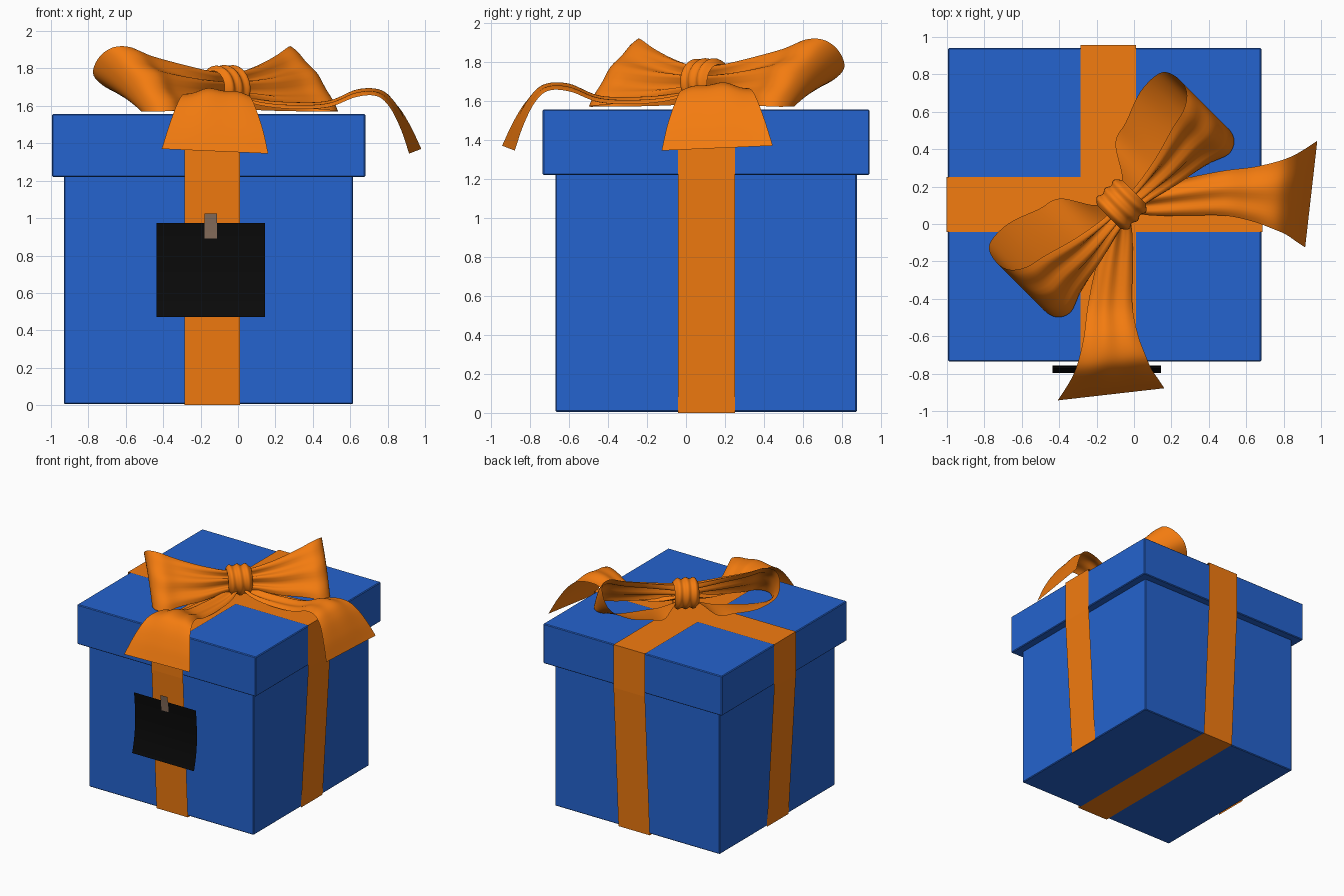
import bpy, math
from mathutils import Vector

if "Cube" in bpy.data.objects:
    bpy.data.objects.remove(bpy.data.objects["Cube"])


def material(name, rgb):
    m = bpy.data.materials.new(name)
    m.diffuse_color = (*rgb, 1)
    m.use_nodes = True
    m.node_tree.nodes["Principled BSDF"].inputs["Base Color"].default_value = m.diffuse_color
    return m


BLUE = material("blue_card", (0.018, 0.125, 0.62))
ORANGE = material("orange_ribbon", (0.9, 0.2, 0.005))
BLACK = material("black_tag", (0.003, 0.003, 0.003))
BROWN = material("brown_clip", (0.25, 0.16, 0.11))
CX, CY = -0.157, 0.103                      # box centre


def mesh_object(name, verts, faces, mat, smooth=False):
    me = bpy.data.meshes.new(name)
    me.from_pydata(verts, [], faces)
    me.materials.append(mat)
    me.polygons.foreach_set("use_smooth", [smooth] * len(faces))
    me.update()
    ob = bpy.data.objects.new(name, me)
    bpy.context.collection.objects.link(ob)
    return ob


def block(name, half, z0, z1):
    bpy.ops.mesh.primitive_cube_add(size=1, location=(CX, CY, (z0 + z1) / 2))
    ob = bpy.context.object
    ob.name = name
    ob.scale = (2 * half, 2 * half, z1 - z0)
    bpy.ops.object.transform_apply(location=False, rotation=False)
    ob.data.materials.append(BLUE)
    b = ob.modifiers.new("edge", 'BEVEL')
    b.width, b.segments = 0.006, 1


def grid_faces(rows, cols, wrap=False):
    n = cols if wrap else cols - 1
    return [(i * cols + j, i * cols + (j + 1) % cols,
             (i + 1) * cols + (j + 1) % cols, (i + 1) * cols + j)
            for i in range(rows - 1) for j in range(n)]


def spline(pts, steps):
    """Catmull-Rom through the points."""
    p = [pts[0] * 2 - pts[1]] + pts + [pts[-1] * 2 - pts[-2]]
    out = []
    for i in range(1, len(p) - 2):
        a, b, c, d = p[i - 1:i + 3]
        for k in range(steps):
            t = k / steps
            out.append(0.5 * (2 * b + (c - a) * t + (2 * a - 5 * b + 4 * c - d) * t * t
                              + (3 * b - a - 3 * c + d) * t ** 3))
    return out + [pts[-1]]


# Box and lid
block("box_body", 0.773, 0.005, 1.24)
block("box_lid", 0.838, 1.22, 1.556)


# Flat wrapping ribbons: the sides hang from the lid and slant in to the base
def wrap(name, along_y, w0, w1, top, low, closed):
    c = CY if along_y else CX
    path = [(c - low, 0.0), (c - top, 1.2), (c - top, 1.564),
            (c + top, 1.564), (c + top, 1.2), (c + low, 0.0)]
    if closed:
        path.append(path[0])
    verts = [(w, p, z) if along_y else (p, w, z) for p, z in path for w in (w0, w1)]
    faces = grid_faces(len(path), 2)
    if not along_y:
        faces = [f[::-1] for f in faces]
    mesh_object(name, verts, faces, ORANGE)


wrap("ribbon_front_to_back", True, -0.285, 0.01, 0.853, 0.788, True)
wrap("ribbon_side_to_side", False, -0.042, 0.25, 0.845, 0.776, False)

# Bow frame: local x along the loops, local y towards the back, mirrored in x
BOW = Vector((-0.078, 0.115, 0))


def cloth(name, low, high, ripple, cols=17):
    L, H = spline(low, 7), spline(high, 7)
    verts = []
    for i, (a, b) in enumerate(zip(L, H)):
        u = i / (len(L) - 1)
        for j in range(cols):
            v = j / (cols - 1)
            verts.append(a.lerp(b, v) + ripple(u, v))
    ob = mesh_object(name, verts, grid_faces(len(L), cols), ORANGE, True)
    ob.location = BOW
    ob.rotation_euler.z = math.pi / 4
    m = ob.modifiers.new("other_side", 'MIRROR')
    m.use_mirror_merge = False
    return ob


# Loops: (along, low edge y, z, high edge y, z), out along the front, back behind
loop = [(0.0, -0.08, 1.64, 0.0, 1.77), (0.12, -0.10, 1.63, 0.0, 1.78),
        (0.30, -0.15, 1.60, 0.03, 1.82), (0.48, -0.19, 1.585, 0.08, 1.87),
        (0.60, -0.23, 1.575, 0.11, 1.915), (0.675, -0.19, 1.57, 0.17, 1.91),
        (0.69, -0.10, 1.57, 0.26, 1.85), (0.645, -0.03, 1.57, 0.335, 1.76),
        (0.50, 0.0, 1.572, 0.34, 1.68), (0.33, -0.02, 1.575, 0.28, 1.63),
        (0.21, -0.03, 1.58, 0.24, 1.605), (0.10, -0.05, 1.60, 0.08, 1.64),
        (0.0, -0.05, 1.62, 0.05, 1.68)]


def loop_ripple(u, v):
    fade = max(0, 1 - u / 0.45)
    r = 0.02 * math.sin(v * 5 * math.pi) * fade + 0.025 * math.sin(v * math.pi) * (u < 0.62) * math.sin(math.pi * min(1, u / 0.62))
    return Vector((0, -r, r))


cloth("bow_loops", [Vector((s, a, b)) for s, a, b, _, _ in loop],
      [Vector((s, c, d)) for s, _, _, c, d in loop], loop_ripple)

# Tails: two edges in world space, turned into the bow frame
tail = [(-0.02, 0.07, 1.66, -0.02, 0.13, 1.66), (0.12, 0.05, 1.61, 0.12, 0.20, 1.62),
        (0.30, 0.05, 1.59, 0.30, 0.25, 1.60), (0.50, 0.05, 1.60, 0.50, 0.29, 1.60),
        (0.65, 0.02, 1.655, 0.66, 0.31, 1.665), (0.76, -0.02, 1.66, 0.79, 0.34, 1.665),
        (0.83, -0.05, 1.60, 0.87, 0.37, 1.61), (0.89, -0.09, 1.48, 0.94, 0.41, 1.50),
        (0.935, -0.12, 1.345, 1.0, 0.45, 1.37)]


def to_bow(x, y, z):
    dx, dy = x - BOW.x - 0.02, y - BOW.y - 0.005
    return Vector(((dx + dy) * math.sqrt(0.5), (dy - dx) * math.sqrt(0.5), z))


def tail_ripple(u, v):
    edge = math.sin(v * math.pi)
    return Vector((0, 0, 0.014 * math.sin(v * 4 * math.pi) * (1 - u)
                   + (0.03 * edge - 0.008) * math.sin(u * math.pi)))


cloth("bow_tails", [to_bow(*t[:3]) for t in tail], [to_bow(*t[3:]) for t in tail], tail_ripple)

# Knot: pleated band around the loops
verts, RINGS, SIDES = [], 25, 32
for i in range(RINGS):
    t = i / (RINGS - 1) * 2 - 1
    for j in range(SIDES):
        a = 2 * math.pi * j / SIDES
        r = 0.117 + 0.007 * math.cos(t * 3 * math.pi + 0.8 * math.sin(a)) - 0.02 * t ** 6
        verts.append((0.095 * t, -0.015 + r * math.cos(a), 1.695 + r * math.sin(a)))
knot = mesh_object("bow_knot", verts, grid_faces(RINGS, SIDES, True), ORANGE, True)
knot.location = BOW
knot.rotation_euler.z = math.pi / 4


# Gift tag, gently curled, and its clip
def card(name, x0, x1, z0, z1, off, mat):
    n = 12
    verts = []
    for i in range(n + 1):
        z = z0 + (z1 - z0) * i / n
        d = z - 0.74
        y = -0.757 - (0.55 if d < 0 else 0.27) * d * d - off
        verts += [(x0, y, z), (x1, y, z)]
    mesh_object(name, verts, [f[::-1] for f in grid_faces(n + 1, 2)][:] and
                [(2 * i, 2 * i + 1, 2 * i + 3, 2 * i + 2) for i in range(n)], mat, True)


card("gift_tag", -0.435, 0.145, 0.47, 0.975, 0.0, BLACK)
card("tag_clip", -0.18, -0.113, 0.89, 1.025, 0.005, BROWN)
